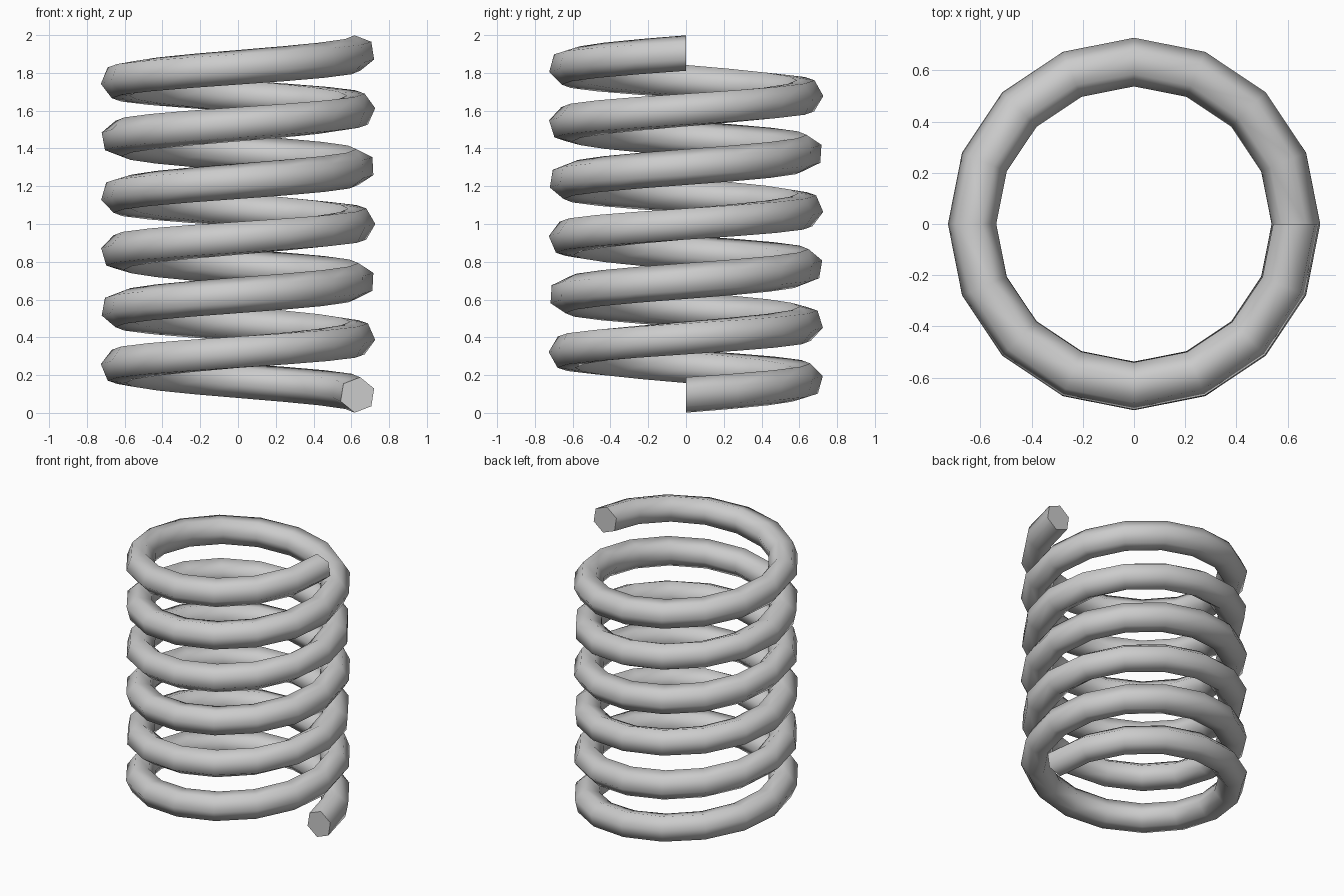
import bpy, bmesh
from math import sin, cos, pi, radians

cube = bpy.data.objects.get("Cube")
if cube:
    bpy.data.objects.remove(cube, do_unlink=True)

TURNS, STEPS, SIDES = 6, 16, 6
COIL_R, WIRE_R = 0.632, 0.095
PHASE, TWIST = radians(21), radians(-162)

# Plain grey steel
steel = bpy.data.materials.new("grey_steel")
steel.use_nodes = True
grey = (0.6, 0.6, 0.6, 1)
steel.diffuse_color = grey
steel.node_tree.nodes["Principled BSDF"].inputs["Base Color"].default_value = grey

# Sweep the wire section up the helix
bm = bmesh.new()
count = TURNS * STEPS
rings = []
for i in range(count + 1):
    t = i / count
    a = 2 * pi * TURNS * t
    z = WIRE_R + (2 - 2 * WIRE_R) * t
    ring = []
    for k in range(SIDES):
        b = PHASE + TWIST * t + 2 * pi * k / SIDES
        r = COIL_R + WIRE_R * cos(b)
        ring.append(bm.verts.new((r * cos(a), r * sin(a), z + WIRE_R * sin(b))))
    rings.append(ring)
for lower, upper in zip(rings, rings[1:]):
    for k in range(SIDES):
        n = (k + 1) % SIDES
        bm.faces.new((lower[k], lower[n], upper[n], upper[k]))

# Close both wire ends
bm.faces.new(rings[0])
bm.faces.new(rings[-1])
bmesh.ops.recalc_face_normals(bm, faces=bm.faces[:])

mesh = bpy.data.meshes.new("spring_coil")
bm.to_mesh(mesh)
bm.free()
mesh.materials.append(steel)
spring = bpy.data.objects.new("spring_coil", mesh)
bpy.context.collection.objects.link(spring)

# Smooth wire with crisp cut ends
bpy.context.view_layer.objects.active = spring
spring.select_set(True)
bpy.ops.object.shade_smooth_by_angle(angle=radians(65))
